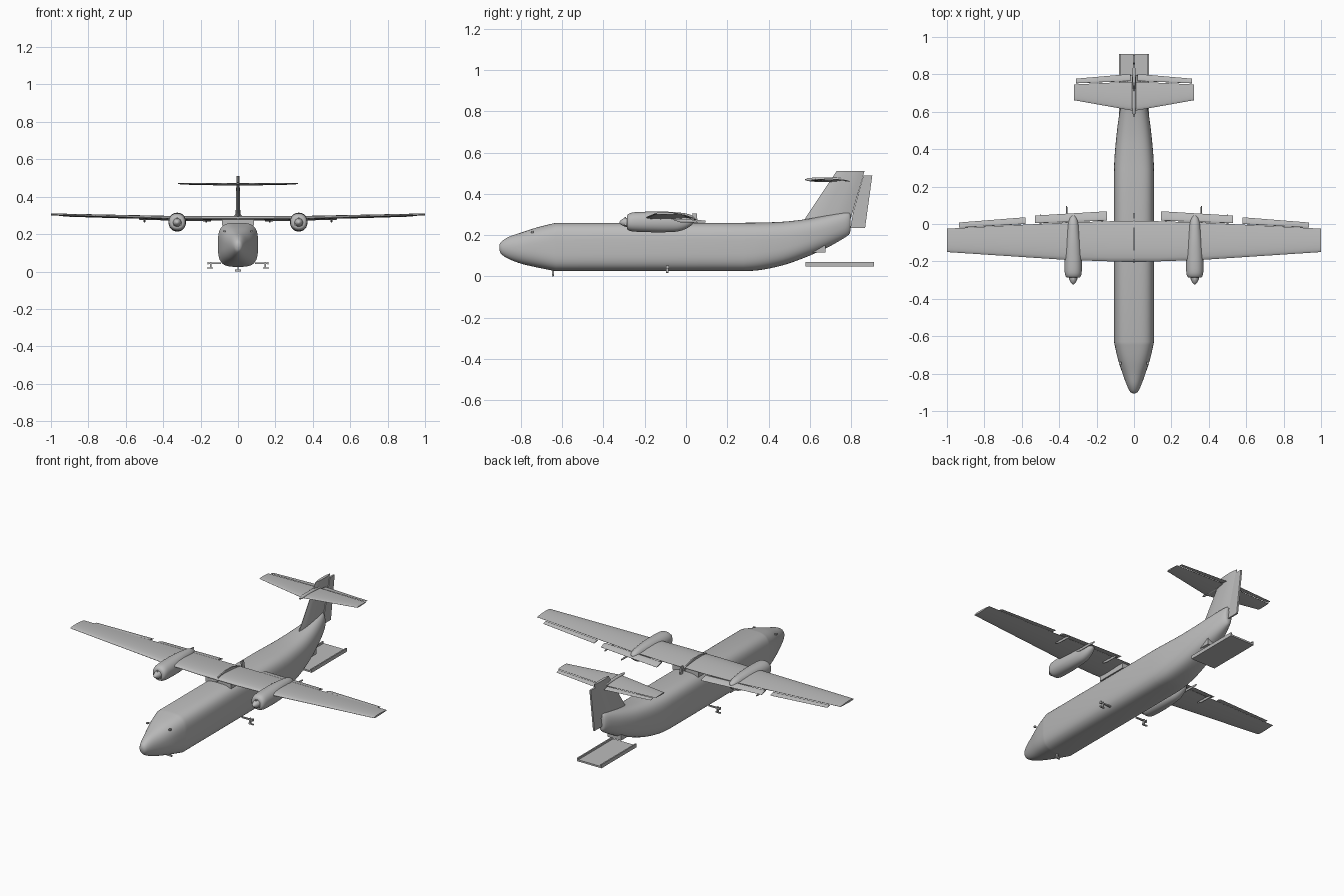
import bpy, bmesh, math
from math import cos, sin, pi, radians
from mathutils import Vector

cube = bpy.data.objects.get("Cube")
if cube:
    bpy.data.objects.remove(cube, do_unlink=True)

grey = bpy.data.materials.new("plain_grey")
grey.use_nodes = True
grey.diffuse_color = (0.5, 0.5, 0.5, 1)
grey.node_tree.nodes["Principled BSDF"].inputs["Base Color"].default_value = (0.5, 0.5, 0.5, 1)


def make(name, bm, mirror=False, angle=35):
    bmesh.ops.recalc_face_normals(bm, faces=bm.faces[:])
    mesh = bpy.data.meshes.new(name)
    bm.to_mesh(mesh)
    bm.free()
    mesh.materials.append(grey)
    mesh.shade_smooth()
    mesh.set_sharp_from_angle(angle=radians(angle))
    obj = bpy.data.objects.new(name, mesh)
    bpy.context.collection.objects.link(obj)
    if mirror:
        obj.modifiers.new("Mirror", "MIRROR").use_mirror_merge = False
    return obj


def loft(name, rings, mirror=False, angle=35):
    """Skin a list of equal-length point rings and cap both ends."""
    bm = bmesh.new()
    loops = [[bm.verts.new(p) for p in ring] for ring in rings]
    n = len(loops[0])
    for a, b in zip(loops, loops[1:]):
        for i in range(n):
            j = (i + 1) % n
            bm.faces.new((a[i], a[j], b[j], b[i]))
    bm.faces.new(loops[0])
    bm.faces.new(loops[-1])
    return make(name, bm, mirror, angle)


def oval(x, y, z, rx, rz, power=2, n=40):
    def s(v):
        return math.copysign(abs(v) ** (2 / power), v)
    return [(x + rx * s(cos(2 * pi * i / n)), y, z + rz * s(sin(2 * pi * i / n))) for i in range(n)]


def airfoil(x, lead, trail, z, thick, drop=0, n=10):
    """Wing section; drop lowers the trailing edge."""
    pts = []
    for side in (1, -1):
        for i in range(n + 1):
            t = (1 - cos(pi * i / n)) / 2
            if side < 0:
                t = 1 - t
            h = thick * (1.45 * math.sqrt(t) * (1 - t) + 0.05)
            pts.append((x, lead + (trail - lead) * t, z - drop * t + h * (0.6 if side > 0 else -0.4)))
    return pts


def panel(name, sections, mirror=True):
    return loft(name, [airfoil(*s) for s in sections], mirror)


def box(name, center, size, mirror=False):
    bm = bmesh.new()
    bmesh.ops.create_cube(bm, size=1)
    for v in bm.verts:
        v.co = Vector(center) + Vector(a * b for a, b in zip(v.co, size))
    return make(name, bm, mirror)


def plate(name, outline, half):
    """Upright plate from a side outline of (y, z)."""
    return loft(name, [[(x, y, z) for y, z in outline] for x in (-half, half)])


def smooth_rows(rows, steps=4):
    """Catmull-Rom through the station rows."""
    out = []
    for i in range(len(rows) - 1):
        p = [rows[max(0, min(len(rows) - 1, i + k))] for k in (-1, 0, 1, 2)]
        for s in range(steps):
            t = s / steps
            out.append([b + 0.5 * t * (c - a + t * (2 * a - 5 * b + 4 * c - d + t * (3 * (b - c) + d - a)))
                        for a, b, c, d in zip(*p)])
    return out + [rows[-1]]


# Fuselage: y, bottom, top, half width, corner power
nose = [(-.905, .13, .15, .008, 2), (-.895, .108, .168, .022, 2), (-.86, .085, .191, .039, 2.1),
        (-.80, .062, .212, .061, 2.3), (-.72, .043, .238, .087, 2.8), (-.63, .025, .26, .107, 3.4)]
tail = [(.28, .025, .26, .107, 3.4), (.36, .031, .261, .104, 3.2), (.47, .054, .265, .094, 3),
        (.58, .093, .277, .08, 2.7), (.68, .137, .295, .06, 2.4), (.76, .182, .308, .037, 2.2),
        (.79, .203, .309, .024, 2), (.797, .222, .298, .014, 2)]
loft("fuselage", [oval(0, y, (lo + hi) / 2, w, (hi - lo) / 2, p, 56)
                  for y, lo, hi, w, p in smooth_rows(nose) + smooth_rows(tail)], angle=50)

# Wings with flaps and ailerons
panel("wings", [(0, -.2, .015, .283, .04), (.12, -.2, .015, .283, .04),
                (.36, -.192, .008, .285, .034), (1, -.15, -.025, .304, .018)])
panel("inner_flaps", [(.145, .018, .068, .28, .014, .012), (.53, .004, .045, .287, .011, .01)])
panel("outer_flaps", [(.58, .0, .036, .289, .01, .006), (.935, -.02, .008, .299, .008, .005)])
plate("wing_centre_seam", [(-.205, .275), (-.19, .297), (-.12, .309), (-.05, .307), (.018, .286), (.018, .27)], .004)
box("wing_root_fairing", (0, -.09, .262), (.17, .19, .03))
for x in (.17, .36, .5):
    rear = .095 if x == .36 else .05
    loft("flap_track", [oval(x, y, z, r, r * 1.6, 2, 10) for y, z, r in
                        ((-.06, .276, .002), (-.03, .27, .005), (.02, .269, .005), (rear, .266, .003))], True)

# Engine nacelles and spinners
loft("nacelles", [oval(.325, y, z, rx, rz, 2.2, 32) for y, z, rx, rz in smooth_rows([
    (-.287, .262, .032, .03), (-.278, .263, .041, .04), (-.25, .264, .046, .047), (-.17, .264, .046, .05),
    (-.1, .264, .042, .05), (-.04, .264, .036, .046), (.0, .268, .03, .037), (.03, .273, .02, .022),
    (.045, .275, .006, .006)])], True)
loft("spinners", [oval(.325, y, .262, r, r, 2, 24) for y, r in
                  ((-.28, .023), (-.296, .021), (-.31, .015), (-.319, .008), (-.323, .002))], True)
for i in range(3):
    a = 2 * pi * i / 3 + pi / 2
    box("blade_root", (.325 + .021 * cos(a), -.294, .262 + .021 * sin(a)), (.01, .008, .01), True)

# Tail fin and rudder
loft("fin", [[(s * w * min(1, 4 * t * (1 - t) + .15), a + (b - a) * t, z) for s, t in
              [(1, k / 8) for k in range(9)] + [(-1, 1 - k / 8) for k in range(9)]]
             for z, a, b, w in ((.26, .565, .79, .013), (.285, .58, .8, .013), (.51, .73, .865, .008))])
plate("rudder", [(.797, .235), (.868, .235), (.903, .49), (.86, .49), (.81, .31)], .005)

# Tailplane and elevators
panel("tailplane", [(0, .605, .76, .465, .02), (.03, .61, .76, .465, .02), (.322, .662, .746, .47, .011)])
panel("elevators", [(.02, .764, .802, .464, .009, .005), (.31, .752, .777, .469, .007, .004)])
loft("tailplane_bullet", [oval(0, y, .469, r, r, 2, 16) for y, r in
                          ((.577, .002), (.59, .007), (.63, .011), (.75, .011), (.81, .003))])

# Lowered cargo ramp with side rails, and hanging door
box("ramp", (0, .745, .054), (.16, .33, .01))
box("ramp_rails", (.076, .745, .06), (.008, .33, .02), True)
plate("cargo_door", [(.6, .115), (.675, .115), (.675, .15), (.62, .15)], .045)

# Landing gear stubs
box("main_gear_arms", (.125, -.09, .044), (.07, .01, .007), True)
box("main_gear_struts", (.145, -.09, .034), (.008, .012, .036), True)
box("main_gear_axles", (.15, -.09, .019), (.032, .007, .007), True)
box("main_gear_hubs", (.16, -.09, .045), (.006, .014, .014), True)
box("nose_gear_strut", (0, -.645, .016), (.008, .01, .03))
box("nose_gear_axle", (0, -.645, .005), (.032, .007, .01))

# Aerial and side probes
plate("aerial", [(.035, .25), (.03, .305), (.052, .305), (.058, .25)], .004)
box("nose_probes", (.073, -.745, .215), (.012, .012, .008), True)
